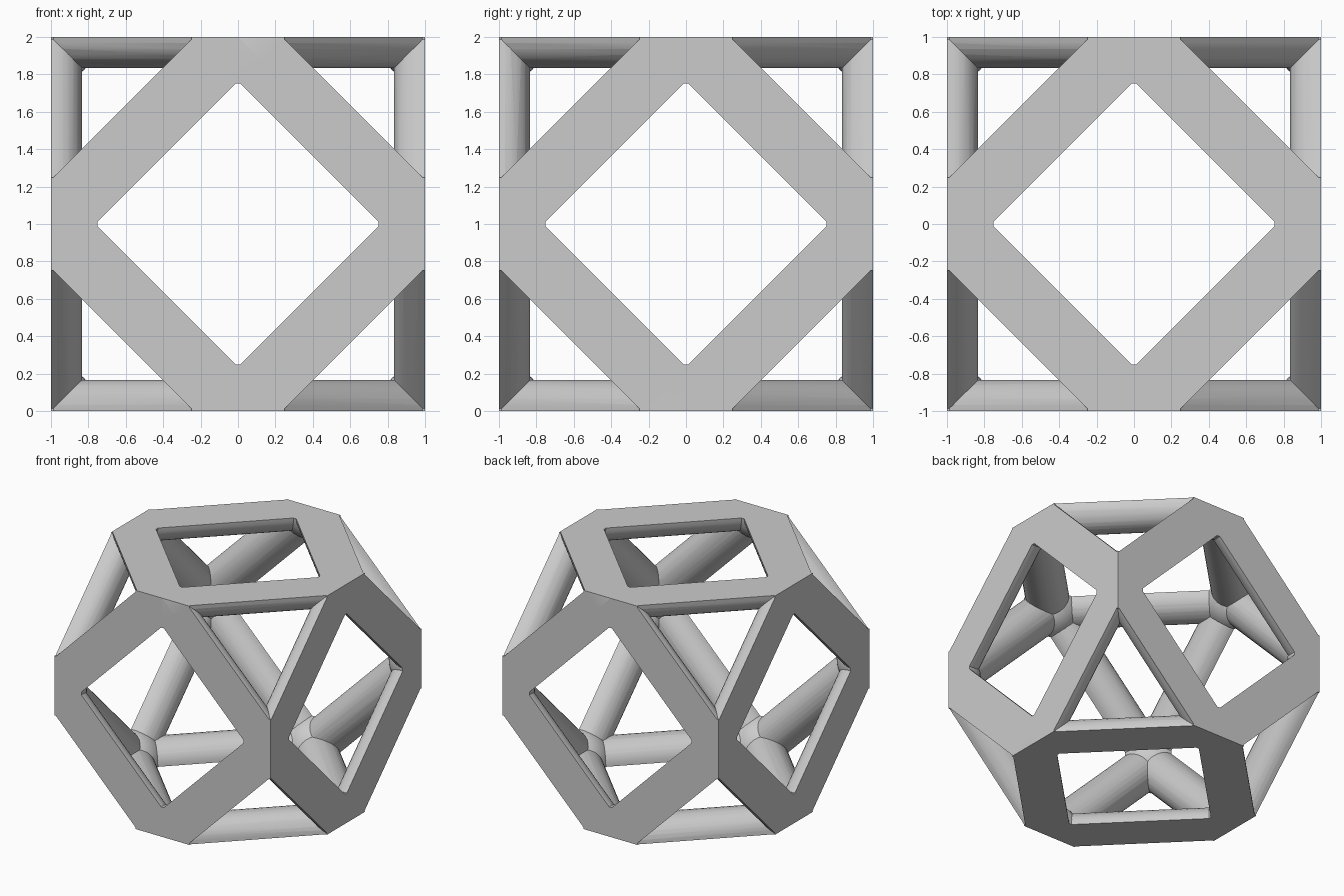
import bpy
import bmesh
from itertools import combinations
from mathutils import Matrix, Vector

cube = bpy.data.objects.get("Cube")
if cube:
    bpy.data.objects.remove(cube, do_unlink=True)

STRUT_RADIUS = 0.167
NODE_RADIUS = 0.25
CENTRE = Vector((0, 0, 1))

grey = bpy.data.materials.new("light_grey")
grey.use_nodes = True
colour = (0.6, 0.6, 0.6, 1)
grey.diffuse_color = colour
grey.node_tree.nodes["Principled BSDF"].inputs["Base Color"].default_value = colour


def make_object(name, bm):
    mesh = bpy.data.meshes.new(name)
    bm.to_mesh(mesh)
    bm.free()
    obj = bpy.data.objects.new(name, mesh)
    bpy.context.collection.objects.link(obj)
    obj.data.materials.append(grey)
    return obj


# Joints sit at the midpoints of the twelve cube edges
joints = []
for axis in range(3):
    for a in (-1, 1):
        for b in (-1, 1):
            p = Vector((0, 0, 0))
            p[(axis + 1) % 3] = a
            p[(axis + 2) % 3] = b
            joints.append(p + CENTRE)

bm = bmesh.new()
for p in joints:
    bmesh.ops.create_uvsphere(bm, u_segments=32, v_segments=16, radius=NODE_RADIUS,
                              matrix=Matrix.Translation(p))

# Round struts join each pair of neighbouring joints
for p, q in combinations(joints, 2):
    d = q - p
    if d.length < 1.5:
        turn = d.to_track_quat("Z", "Y").to_matrix().to_4x4()
        bmesh.ops.create_cone(bm, cap_ends=True, segments=32, radius1=STRUT_RADIUS,
                              radius2=STRUT_RADIUS, depth=d.length,
                              matrix=Matrix.Translation((p + q) / 2) @ turn)
frame = make_object("strut_frame", bm)

# Trim the frame flat on the six sides of a cube
bm = bmesh.new()
bmesh.ops.create_cube(bm, size=2, matrix=Matrix.Translation(CENTRE))
cutter = make_object("trim_cutter", bm)
cutter.hide_render = True

trim = frame.modifiers.new("trim", "BOOLEAN")
trim.operation = "INTERSECT"
trim.solver = "EXACT"
trim.use_self = True
trim.object = cutter

bpy.ops.object.select_all(action="DESELECT")
frame.select_set(True)
bpy.context.view_layer.objects.active = frame
bpy.ops.object.modifier_apply(modifier=trim.name)
bpy.data.objects.remove(cutter, do_unlink=True)
bpy.ops.object.shade_smooth_by_angle()
